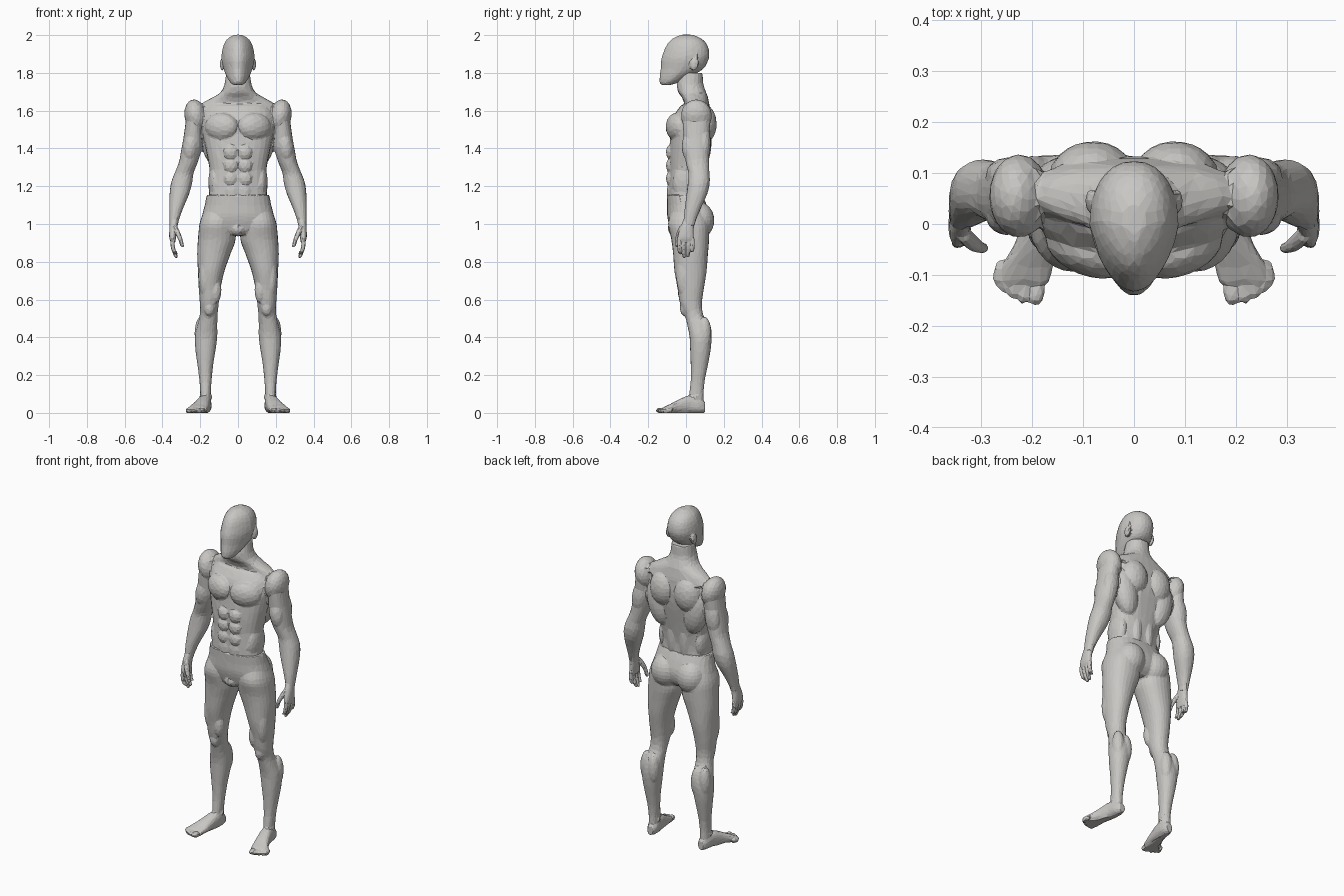
import bpy, bmesh, math
from mathutils import Matrix, Vector

grey = bpy.data.materials.new("warm grey")
grey.diffuse_color = (0.58, 0.57, 0.55, 1)
BOTH, MID = (1, -1), (1,)


def smooth_rings(rings, steps=4):
    """Catmull-Rom interpolation between the given cross-sections."""
    out = []
    for i in range(len(rings) - 1):
        a, b, c, d = (Vector(rings[max(0, min(len(rings) - 1, i + k))]) for k in (-1, 0, 1, 2))
        for s in range(steps):
            t = s / steps
            out.append(0.5 * (2 * b + (c - a) * t + (2 * a - 5 * b + 4 * c - d) * t * t
                              + (3 * b - a - 3 * c + d) * t ** 3))
    return out + [Vector(rings[-1])]


def loft(bm, rings, sides=BOTH, power=2.2, egg=0.0, along_y=False, n=28):
    """Rings are (height, centre u, centre v, radius u, radius v)."""
    for side in sides:
        loops = []
        for h, cu, cv, ru, rv in smooth_rings([tuple(r) for r in rings]):
            loop = []
            for k in range(n):
                a = 2 * math.pi * k / n
                c, s = math.cos(a), math.sin(a)
                u = math.copysign(abs(c) ** (2 / power), c) * (1 + egg * min(s, 0))
                v = math.copysign(abs(s) ** (2 / power), s)
                x, w = side * (cu + ru * u), cv + rv * v
                loop.append(bm.verts.new((x, h, w) if along_y else (x, w, h)))
            loops.append(loop)
        for p, q in zip(loops, loops[1:]):
            for k in range(n):
                bm.faces.new((p[k], p[(k + 1) % n], q[(k + 1) % n], q[k]))
        bm.faces.new(loops[0][::-1])
        bm.faces.new(loops[-1])


def muscle(bm, centre, radii, rot=(0, 0, 0), sides=BOTH):
    """Ellipsoid bulge, mirrored to both sides by default."""
    m = Matrix.Translation(centre)
    for angle, axis in zip(rot, "XYZ"):
        m = m @ Matrix.Rotation(math.radians(angle), 4, axis)
    m = m @ Matrix.Diagonal((*radii, 1))
    for side in sides:
        bmesh.ops.create_uvsphere(bm, u_segments=24, v_segments=14, radius=1,
                                  matrix=Matrix.Diagonal((side, 1, 1, 1)) @ m)


def finish(bm, name, voxel, triangles, iterations=4):
    """Fuse the pieces into one skin, soften it and reduce it to flat facets."""
    bmesh.ops.recalc_face_normals(bm, faces=bm.faces[:])
    mesh = bpy.data.meshes.new(name)
    bm.to_mesh(mesh)
    bm.free()
    ob = bpy.data.objects.new(name, mesh)
    bpy.context.collection.objects.link(ob)
    bpy.context.view_layer.objects.active = ob
    ob.select_set(True)
    m = ob.modifiers.new("fuse", 'REMESH')
    m.mode, m.voxel_size = 'VOXEL', voxel
    bpy.ops.object.modifier_apply(modifier="fuse")
    m = ob.modifiers.new("soften", 'SMOOTH')
    m.factor, m.iterations = 0.5, iterations
    bpy.ops.object.modifier_apply(modifier="soften")
    m = ob.modifiers.new("facets", 'DECIMATE')
    m.ratio = min(1, triangles / (2 * max(1, len(ob.data.polygons))))
    m.use_symmetry, m.symmetry_axis = True, 'X'
    bpy.ops.object.modifier_apply(modifier="facets")
    for v in ob.data.vertices:
        if v.co.z < 0.006:
            v.co.z = 0
    ob.data.materials.clear()
    ob.data.materials.append(grey)
    for p in ob.data.polygons:
        p.use_smooth = False
        p.material_index = 0
    ob.select_set(False)
    return ob


# head with blank face and ears
bm = bmesh.new()
loft(bm, [(1.735, 0, -.108, .024, .02), (1.75, 0, -.088, .042, .052), (1.78, 0, -.06, .060, .08),
          (1.82, 0, -.022, .076, .112), (1.87, 0, -.006, .087, .125), (1.91, 0, .002, .085, .121),
          (1.95, 0, .005, .075, .106), (1.98, 0, .005, .056, .078), (2.002, 0, .005, .022, .032)],
     MID, 2.2, .3)
muscle(bm, (.084, .045, 1.845), (.012, .022, .034), (-15, 0, 0))
finish(bm, "head", .006, 900)

# upper body: ribcage and waist
bm = bmesh.new()
loft(bm, [(1.13, 0, -.005, .157, .09), (1.20, 0, -.005, .150, .088), (1.28, 0, .003, .150, .092),
          (1.36, 0, .01, .163, .1), (1.44, 0, .02, .18, .105), (1.52, 0, .028, .19, .105),
          (1.58, 0, .035, .185, .095), (1.63, 0, .05, .16, .075)], MID, 2.4)
# neck and trapezius
loft(bm, [(1.60, 0, .06, .22, .07), (1.645, 0, .055, .18, .066), (1.675, 0, .045, .125, .07),
          (1.70, 0, .032, .09, .074), (1.74, 0, .022, .071, .07), (1.80, 0, .028, .063, .06)], MID)
# arms
loft(bm, [(1.62, .22, .055, .045, .065), (1.54, .232, .055, .045, .072), (1.46, .238, .055, .05, .068),
          (1.40, .245, .055, .054, .068), (1.33, .262, .06, .05, .062), (1.27, .285, .068, .05, .056),
          (1.22, .298, .068, .056, .058), (1.16, .31, .058, .052, .055), (1.08, .328, .035, .036, .042),
          (1.02, .338, .02, .025, .033), (.99, .34, .014, .022, .032)])
for centre, radii, rot in (
        ((.225, .055, 1.572), (.058, .082, .088), (0, 10, 0)),      # deltoid
        ((.250, .018, 1.41), (.040, .040, .080), (0, -8, 0)),       # biceps
        ((.245, .095, 1.43), (.045, .036, .095), (0, -8, 0)),       # triceps
        ((.088, -.050, 1.515), (.090, .052, .073), (0, 0, 20)),     # chest
        ((.125, .075, 1.43), (.070, .060, .140), (0, 12, 0)),       # side of back
        ((.085, .100, 1.53), (.080, .062, .100), (0, 0, -8)),       # shoulder blade
        ((.040, .060, 1.25), (.036, .036, .160), (0, 0, 0)),        # lower back
        ((.122, .000, 1.22), (.035, .070, .100), (0, 0, 0)),        # flank
        ((.032, -.083, 1.17), (.038, .018, .055), (0, 0, 0))):      # lower belly
    muscle(bm, centre, radii, rot)
for z in (1.24, 1.31, 1.38):                                        # stomach muscles
    muscle(bm, (.038, -.084, z), (.036, .022, .037))
finish(bm, "upper_body", .006, 4200)

# hands: palm, four fingers, thumb
bm = bmesh.new()
loft(bm, [(1.03, .336, .020, .021, .030), (.98, .342, .005, .021, .036),
          (.93, .346, -.002, .018, .043), (.905, .344, -.002, .013, .041)])
for y, tip in ((-.034, .84), (-.011, .82), (.012, .826), (.033, .85)):
    loft(bm, [(.925, .346, y, .012, .012), (.885, .346, y * 1.05, .0115, .0115),
              (.855, .338, y, .0105, .0105), (tip + .006, .328, y * .9, .009, .009),
              (tip, .325, y * .9, .004, .004)], n=10)
loft(bm, [(.99, .336, -.018, .014, .016), (.95, .318, -.036, .014, .016), (.915, .304, -.045, .0115, .012),
          (.885, .296, -.047, .010, .010), (.877, .294, -.047, .005, .005)], n=10)
finish(bm, "hands", .0035, 1500, 3)

# lower body: pelvis
bm = bmesh.new()
loft(bm, [(1.155, 0, -.008, .166, .094), (1.10, 0, .005, .176, .105), (1.04, 0, .014, .189, .113),
          (.98, 0, .015, .17, .10), (.945, 0, .005, .09, .075)], MID, 2.3)
# legs
loft(bm, [(1.06, .10, .01, .085, .09), (1.0, .112, .013, .092, .108), (.92, .112, .022, .100, .1),
          (.84, .128, .024, .088, .092), (.75, .142, .024, .070, .085), (.66, .15, .025, .058, .07),
          (.58, .152, .026, .050, .058), (.52, .155, .042, .047, .049), (.46, .163, .065, .053, .057),
          (.40, .169, .077, .059, .058), (.33, .172, .076, .053, .054), (.25, .173, .07, .041, .045),
          (.17, .172, .062, .032, .037), (.10, .172, .055, .028, .038), (.03, .172, .055, .028, .04)])
for centre, radii, rot in (
        ((.085, .070, 1.02), (.084, .080, .095), (0, 0, 0)),        # buttock
        ((.118, -.012, .65), (.030, .032, .070), (0, 0, 0)),        # inner thigh
        ((.178, -.004, .73), (.032, .048, .120), (0, 0, 0)),        # outer thigh
        ((.152, -.008, .555), (.028, .024, .042), (0, 0, 0)),       # kneecap
        ((.146, .100, .41), (.035, .037, .090), (0, 0, 0)),         # inner calf
        ((.196, .098, .42), (.034, .036, .090), (0, 0, 0)),         # outer calf
        ((.170, .055, .085), (.035, .020, .018), (0, 0, 0))):       # ankle
    muscle(bm, centre, radii, rot)
muscle(bm, (0, -.055, .975), (.045, .042, .04), sides=MID)
# feet and toes
loft(bm, [(.102, .17, .03, .02, .026), (.07, .172, .038, .032, .038), (.02, .178, .046, .036, .046),
          (-.04, .193, .035, .042, .035), (-.085, .210, .023, .051, .023),
          (-.115, .216, .017, .050, .016)], power=2.5, along_y=True)
for x, y, r in ((.190, -.134, .016), (.215, -.130, .012), (.234, -.122, .011),
                (.251, -.110, .011), (.265, -.096, .011)):
    muscle(bm, (x, y, .014), (r, .028, .014), (0, 0, 10))
finish(bm, "lower_body", .006, 4200)
